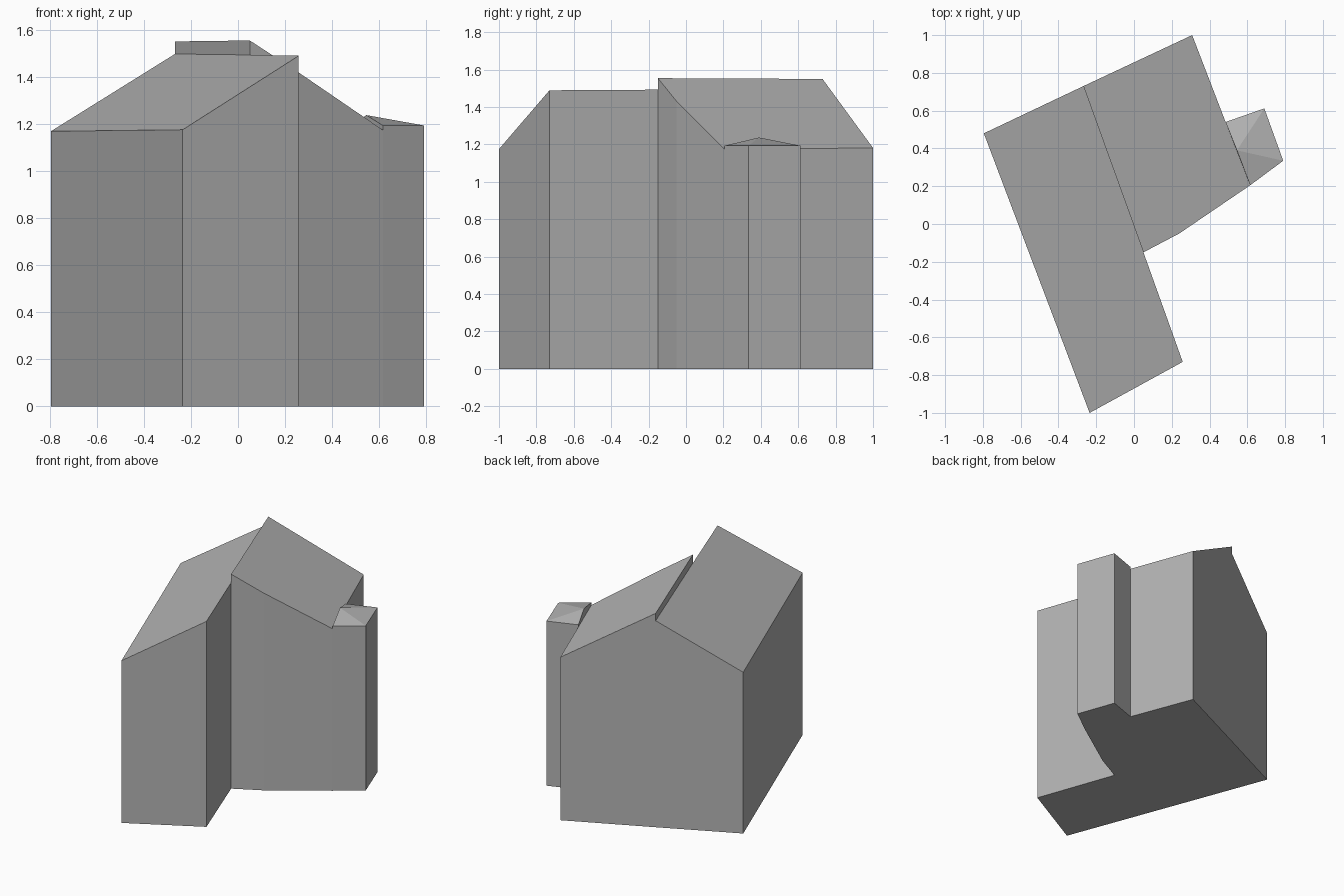
import bpy, bmesh
from mathutils import Vector

cube = bpy.data.objects.get("Cube")
if cube:
    bpy.data.objects.remove(cube, do_unlink=True)

grey = bpy.data.materials.new("plain grey")
grey.use_nodes = True
colour = (0.45, 0.45, 0.45, 1)
grey.diffuse_color = colour
grey.node_tree.nodes["Principled BSDF"].inputs["Base Color"].default_value = colour


def block(name, plan, height, apex=None):
    """Upright walls over a plan, topped by a sloping roof or by a fan to an apex."""
    bm = bmesh.new()
    low = [bm.verts.new((x, y, 0)) for x, y in plan]
    high = [bm.verts.new((x, y, height(Vector((x, y))))) for x, y in plan]
    n = len(plan)
    bm.faces.new(low[::-1])
    for i in range(n):
        j = (i + 1) % n
        bm.faces.new((low[i], low[j], high[j], high[i]))
    if apex:
        tip = bm.verts.new(apex)
        for i in range(n):
            bm.faces.new((high[i], high[(i + 1) % n], tip))
    else:
        bm.faces.new(high)
    bmesh.ops.recalc_face_normals(bm, faces=bm.faces)
    mesh = bpy.data.meshes.new(name)
    bm.to_mesh(mesh)
    bm.free()
    mesh.materials.append(grey)
    obj = bpy.data.objects.new(name, mesh)
    bpy.context.collection.objects.link(obj)


def slope(origin, start, rise):
    """Roof plane rising across the house from a point of known height."""
    across = Vector((0.938, 0.347))
    return lambda p: start + rise * (p - Vector(origin)).dot(across)


# Shared corners of the plan
back_left, front_left, front_right = (-0.795, 0.48), (-0.235, -1.0), (0.258, -0.73)
ridge_back, ridge_front = (-0.268, 0.73), (0.05, -0.15)
bend, eave_front, eave_mid, back_right = (0.24, -0.05), (0.615, 0.205), (0.485, 0.54), (0.308, 1.0)

# Long wing with a single-pitch roof
block("long_wing", [back_left, front_left, front_right, ridge_front, ridge_back],
      slope(front_left, 1.175, 0.565))

# Short wing, its roof falling from a slightly higher ridge
block("short_wing", [ridge_back, ridge_front, bend, eave_front, eave_mid, back_right],
      slope(ridge_back, 1.55, -0.582))

# Small annex with a hipped cap against the short wing
block("annex", [eave_front, (0.79, 0.335), (0.69, 0.612), eave_mid],
      lambda p: 1.193, apex=(0.545, 0.39, 1.237))
